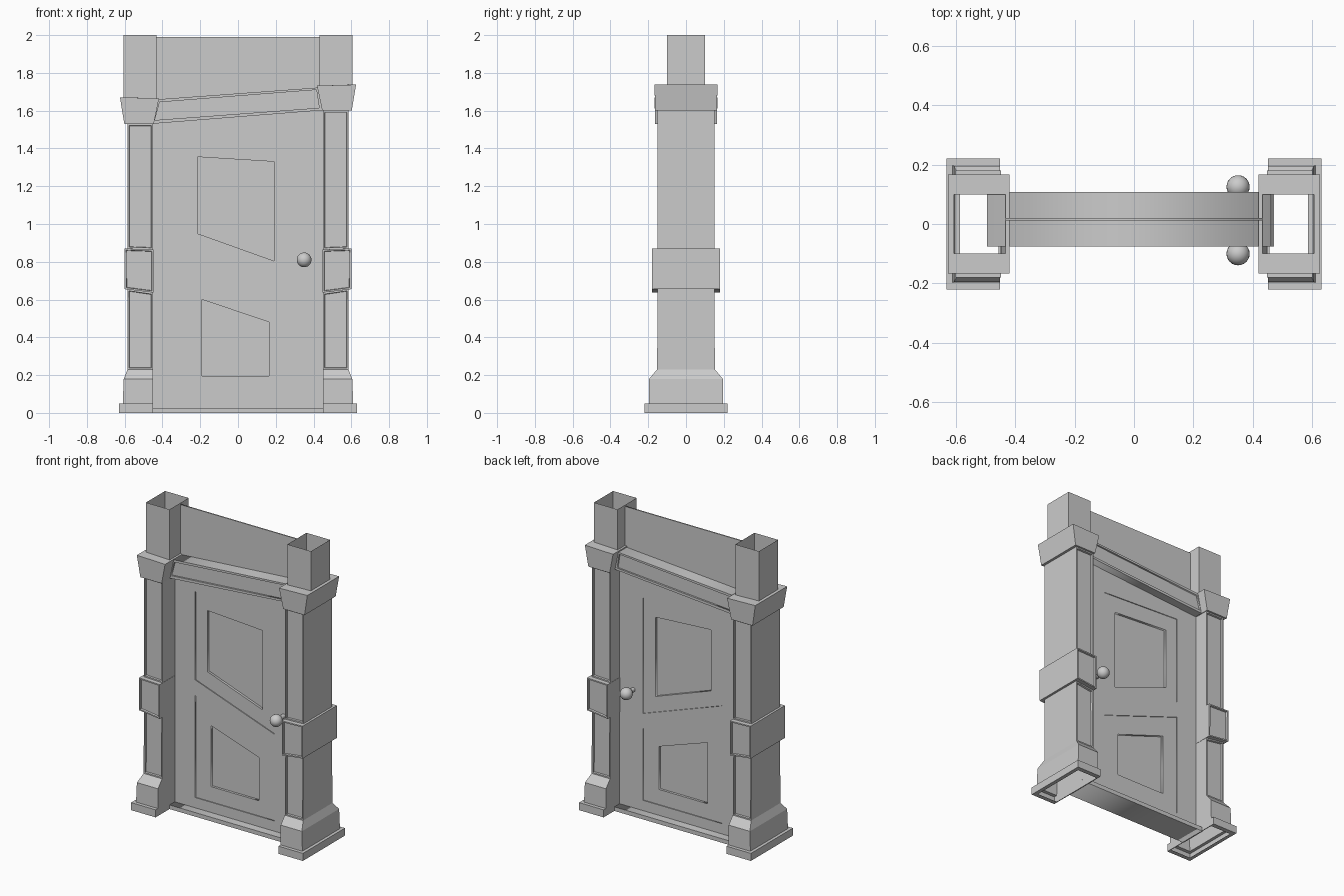
import bpy, bmesh
from math import radians

if "Cube" in bpy.data.objects:
    bpy.data.objects.remove(bpy.data.objects["Cube"])

MID_Y = 0.0165   # centre plane of door, lintel and wall


def layer(name, loops, half):
    """Flat plate in the xz plane: first loop is the outline, the rest are holes."""
    cu = bpy.data.curves.new(name, 'CURVE')
    cu.dimensions = '2D'
    cu.fill_mode = 'BOTH'
    cu.extrude = half
    for pts in loops:
        sp = cu.splines.new('POLY')
        sp.points.add(len(pts) - 1)
        for p, (x, z) in zip(sp.points, pts):
            p.co = (x, z, 0, 1)
        sp.use_cyclic_u = True
    ob = bpy.data.objects.new(name, cu)
    bpy.context.collection.objects.link(ob)
    ob.rotation_euler.x = radians(90)
    ob.location.y = MID_Y
    bpy.ops.object.select_all(action='DESELECT')
    ob.select_set(True)
    bpy.context.view_layer.objects.active = ob
    bpy.ops.object.convert(target='MESH')
    return ob


def rect(x0, x1, z0, z1):
    return [(x0, z0), (x1, z0), (x1, z1), (x0, z1)]


def column(name, side, cap0, cap1):
    """Hollow column lofted through rectangles, with recessed front and back panels."""
    # outer x, inner x, half depth, outer z, inner z
    rings = [
        (.605, .455, .19, 0, 0), (.63, .45, .22, 0, 0), (.63, .45, .22, .05, .05),
        (.61, .45, .197, .05, .05), (.605, .45, .195, .18, .18),
        (.585, .45, .153, .23, .23), (.585, .45, .15, .655, .637),
        (.60, .448, .18, .655, .637), (.60, .448, .18, .87, .865),
        (.585, .45, .15, .87, .865), (.585, .45, .15, cap0, cap0),
        (.602, .446, .163, cap0, cap0), (.625, .418, .167, cap1 + .003, cap1 - .003),
        (.605, .432, .10, cap1 + .003, cap1 - .003), (.605, .432, .10, 2, 2)]
    panel_bands = (5, 7, 9)
    bm = bmesh.new()
    loops = []
    for xo, xi, y, zo, zi in rings:
        (xa, za), (xb, zb) = sorted([(side * xo, zo), (side * xi, zi)])
        loops.append([bm.verts.new(c) for c in
                      ((xa, -y, za), (xb, -y, zb), (xb, y, zb), (xa, y, za))])
    panels = []
    for i, (a, b) in enumerate(zip(loops, loops[1:])):
        for j in range(4):
            k = (j + 1) % 4
            f = bm.faces.new((a[j], a[k], b[k], b[j]))
            if i in panel_bands and j in (0, 2):
                panels.append(f)
    bm.normal_update()
    bmesh.ops.inset_individual(bm, faces=panels, thickness=.012, depth=0)
    bmesh.ops.inset_individual(bm, faces=panels, thickness=.003, depth=-.012)
    me = bpy.data.meshes.new(name)
    bm.to_mesh(me)
    bm.free()
    bpy.context.collection.objects.link(bpy.data.objects.new(name, me))


# columns: left one is shorter, right one taller
column("left_column", -1, 1.53, 1.668)
column("right_column", 1, 1.60, 1.735)

# door leaf: stepped crooked panels, the same on both sides
outline = [(-.458, .02), (.45, .02), (.45, 1.61), (-.458, 1.54)]
upper_outer = [(-.30, .875), (.28, .67), (.28, 1.435), (-.30, 1.46)]
lower_outer = [(-.30, .095), (.28, .095), (.28, .57), (-.30, .77)]
upper_inner = [(-.215, .95), (.19, .805), (.19, 1.33), (-.215, 1.355)]
lower_inner = [(-.19, .195), (.165, .195), (.165, .48), (-.19, .60)]
layer("door_frame", [outline, upper_outer, lower_outer], .036)
layer("door_upper_panel", [upper_outer, upper_inner], .030)
layer("door_lower_panel", [lower_outer, lower_inner], .030)
layer("door_upper_centre", [upper_inner], .014)
layer("door_lower_centre", [lower_inner], .014)

# slanted lintel with a recessed panel
lintel_panel = [(-.44, 1.55), (.43, 1.615), (.415, 1.71), (-.415, 1.645)]
layer("lintel_frame", [[(-.485, 1.528), (.47, 1.604), (.46, 1.725), (-.495, 1.655)],
                       lintel_panel], .0915)
layer("lintel_panel", [lintel_panel], .08)

# wall above the lintel and sill below the door
layer("upper_wall", [rect(-.432, .432, 1.6, 1.99)], .004)
layer("door_sill", [rect(-.458, .45, 0, .027)], .0915)

# door knobs with stems
for name, y in (("front_knob", -.10), ("back_knob", .125)):
    bpy.ops.mesh.primitive_uv_sphere_add(segments=24, ring_count=12, radius=.039,
                                         location=(.35, y, .81))
    bpy.context.object.name = name
    bpy.ops.object.shade_smooth_by_angle()
bpy.ops.mesh.primitive_cylinder_add(vertices=16, radius=.014, depth=.2,
                                    location=(.35, .0125, .81),
                                    rotation=(radians(90), 0, 0))
bpy.context.object.name = "knob_stem"
bpy.ops.object.shade_smooth_by_angle()
